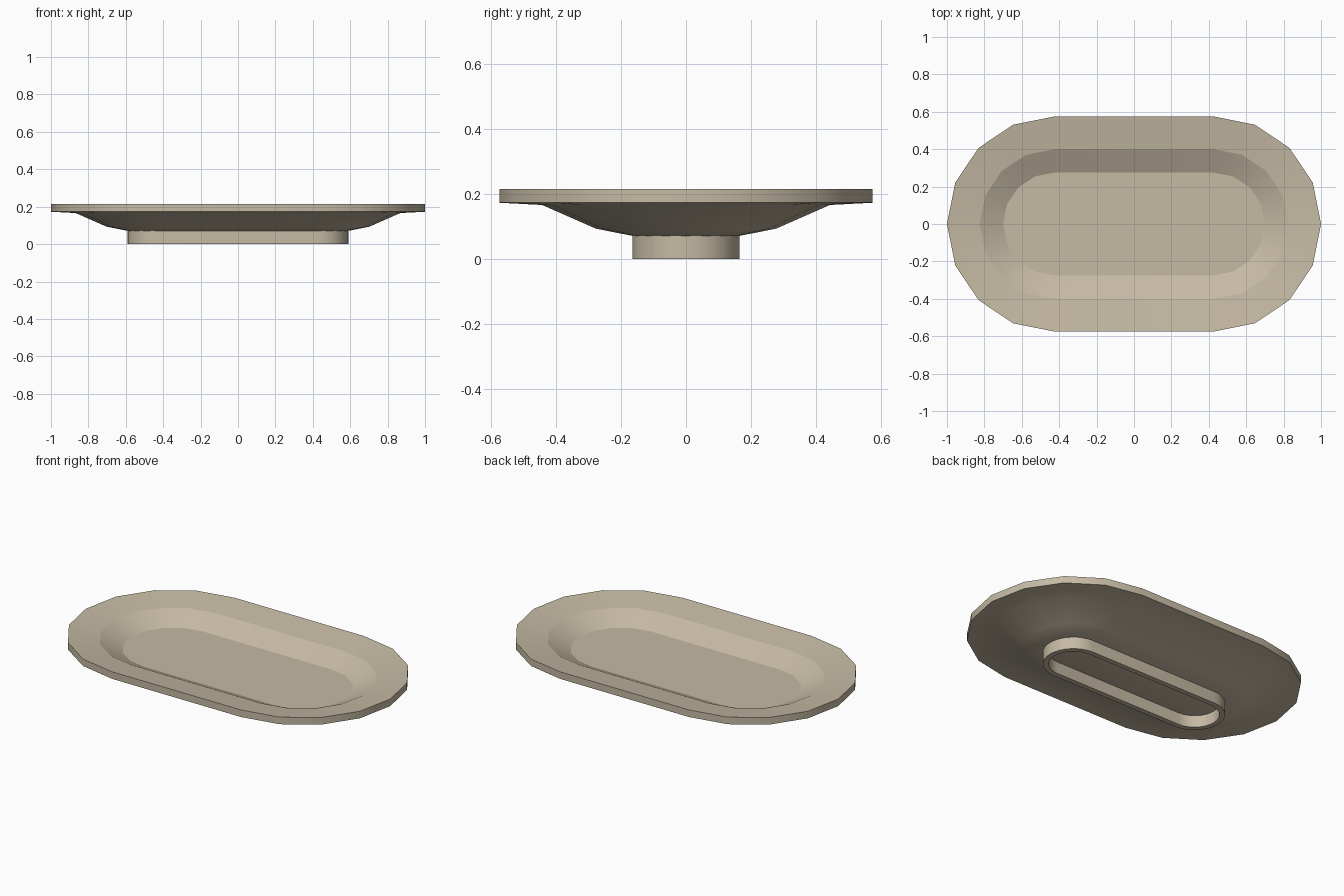
import bpy, bmesh, math

if "Cube" in bpy.data.objects:
    bpy.data.objects.remove(bpy.data.objects["Cube"])

STRAIGHT = 0.425  # half length of the straight sides

clay = bpy.data.materials.new("clay")
clay.diffuse_color = (0.56, 0.49, 0.37, 1)
clay.use_nodes = True
clay.node_tree.nodes["Principled BSDF"].inputs["Base Color"].default_value = clay.diffuse_color


def ring(bm, r, z, seg):
    """Stadium-shaped loop: two half circles joined by straight sides."""
    verts = []
    for side, start in ((1, -90), (-1, 90)):
        for i in range(seg + 1):
            a = math.radians(start + 180 * i / seg)
            verts.append(bm.verts.new((side * STRAIGHT + r * math.cos(a), r * math.sin(a), z)))
    return verts


def loft(name, profile, seg, closed, sharp=()):
    """Skin stadium loops; loops listed in sharp keep a crisp edge."""
    bm = bmesh.new()
    rings = [ring(bm, r, z, seg) for r, z in profile]
    pairs = list(zip(rings, rings[1:]))
    if closed:
        pairs.append((rings[-1], rings[0]))
    else:
        bm.faces.new(rings[0])
        bm.faces.new(rings[-1])
    for a, b in pairs:
        for i in range(len(a)):
            j = (i + 1) % len(a)
            bm.faces.new((a[i], a[j], b[j], b[i]))
    for k in sharp:
        for i, v in enumerate(rings[k]):
            bm.edges.get((v, rings[k][i - 1])).smooth = False
    bmesh.ops.recalc_face_normals(bm, faces=bm.faces)
    mesh = bpy.data.meshes.new(name)
    bm.to_mesh(mesh)
    bm.free()
    mesh.materials.append(clay)
    obj = bpy.data.objects.new(name, mesh)
    bpy.context.collection.objects.link(obj)
    bpy.ops.object.select_all(action='DESELECT')
    obj.select_set(True)
    bpy.context.view_layer.objects.active = obj
    bpy.ops.object.shade_smooth_by_angle(angle=math.radians(30), keep_sharp_edges=True)


# Dish: underside, outer rim edge, sloping rim, well wall and flat floor
loft("dish", [(0.165, 0.071), (0.277, 0.093), (0.443, 0.166), (0.575, 0.173),
              (0.575, 0.215), (0.40, 0.190), (0.275, 0.13)], 8, False, sharp=(5, 6))

# Hollow oval foot
loft("foot_ring", [(0.165, 0.0), (0.165, 0.074), (0.134, 0.074), (0.134, 0.0)], 16, True)
